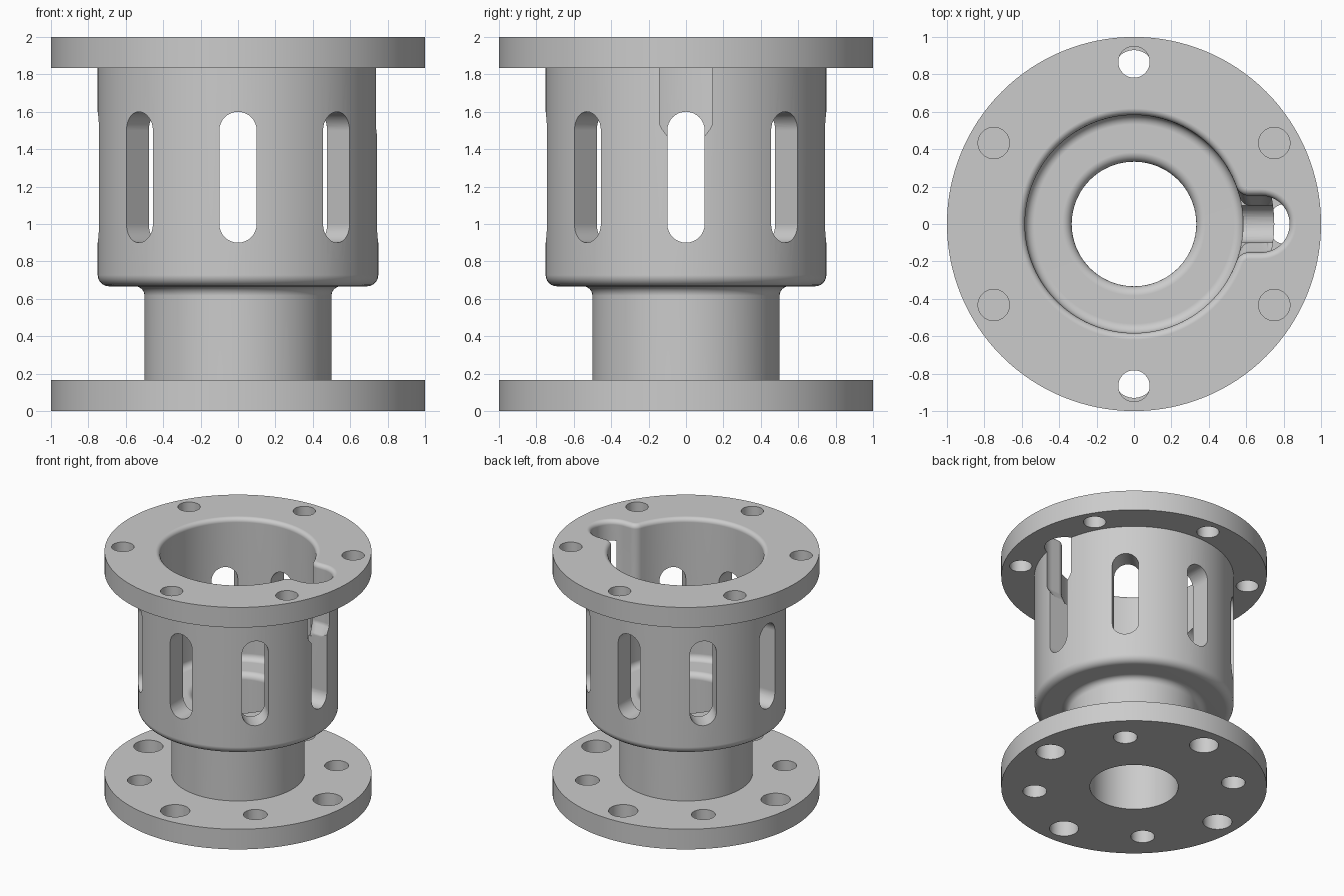
import bpy, bmesh, math
from math import pi, sin, cos, atan2, sqrt

if "Cube" in bpy.data.objects:
    bpy.data.objects.remove(bpy.data.objects["Cube"], do_unlink=True)

grey = bpy.data.materials.new("plain grey")
grey.use_nodes = True
grey.diffuse_color = (0.6, 0.6, 0.6, 1)
grey.node_tree.nodes["Principled BSDF"].inputs["Base Color"].default_value = (0.6, 0.6, 0.6, 1)


def arc(cx, cy, r, a0, a1, n):
    """Points along an arc, angles in radians."""
    return [(cx + r * cos(a0 + (a1 - a0) * i / n), cy + r * sin(a0 + (a1 - a0) * i / n))
            for i in range(n + 1)]


def loft(bm, rings):
    """Skin a closed solid through rings that share a point count."""
    vs = [[bm.verts.new(p) for p in ring] for ring in rings]
    n = len(vs[0])
    for a, b in zip(vs, vs[1:]):
        for i in range(n):
            j = (i + 1) % n
            bm.faces.new((a[i], a[j], b[j], b[i]))
    bm.faces.new(vs[0][::-1])
    bm.faces.new(vs[-1])


def finish(bm, name):
    bmesh.ops.remove_doubles(bm, verts=bm.verts, dist=1e-5)
    bmesh.ops.dissolve_degenerate(bm, edges=bm.edges, dist=1e-5)
    bmesh.ops.recalc_face_normals(bm, faces=bm.faces)
    me = bpy.data.meshes.new(name)
    bm.to_mesh(me)
    bm.free()
    ob = bpy.data.objects.new(name, me)
    bpy.context.collection.objects.link(ob)
    return ob


def cut(target, cutter):
    cutter.hide_render = True
    mod = target.modifiers.new("cut", "BOOLEAN")
    mod.operation, mod.solver, mod.object = "DIFFERENCE", "EXACT", cutter
    bpy.context.view_layer.objects.active = target
    bpy.ops.object.modifier_apply(modifier=mod.name)
    bpy.data.objects.remove(cutter, do_unlink=True)


# Outer shell: base flange, neck, wide barrel and top flange
SEG = 128
T = 1 / 6
profile = [(1, 0), (1, T), (0.5, T)]
profile += arc(0.55, 0.617, 0.05, pi, pi / 2, 6)
profile += arc(0.69, 0.727, 0.06, -pi / 2, 0, 6)
profile += [(0.75, 2 - T), (1, 2 - T), (1, 2)]
bm = bmesh.new()
loft(bm, [[(r * cos(2 * pi * i / SEG), r * sin(2 * pi * i / SEG), z) for i in range(SEG)]
          for r, z in profile])
housing = finish(bm, "flanged_housing")
housing.data.materials.append(grey)

# Inner cavity: stepped bore with a rounded side notch
R, NOTCH_X, F = 0.583, 0.68, 0.07


def outline(hw, d=0.0):
    """Cavity circle joined to the notch of half width hw, grown by d."""
    cy = hw + F
    cx = sqrt((R + F) ** 2 - cy ** 2)
    phi = atan2(cy, cx)
    pts = arc(0, 0, R + d, phi, 2 * pi - phi, 110)
    pts += arc(cx, -cy, F - d, pi - phi, pi / 2, 8)
    pts += arc(NOTCH_X, 0, hw + d, -pi / 2, pi / 2, 24)
    pts += arc(cx, cy, F - d, -pi / 2, phi - pi, 8)
    return pts[:-1]


def circle_ring(r, z):
    return [(r * x / math.hypot(x, y), r * y / math.hypot(x, y), z) for x, y in outline(0.095)]


FLOOR, BORE, E = 0.833, 0.333, 0.05
rings = [circle_ring(BORE, -0.1)]
steps = arc(BORE + E, FLOOR - E, E, pi, pi / 2, 6)      # rounded bore lip
steps += arc(R - E, FLOOR + E, E, -pi / 2, 0, 6)        # rounded floor corner
steps += [(R, 1.42)]
rings += [circle_ring(r, z) for r, z in steps]
for hw, z in [(0.095, 1.42), (0.105, 1.45), (0.143, 1.51), (0.152, 1.535)]:
    rings.append([(x, y, z) for x, y in outline(hw)])
LIP = 0.035
for i in range(7):                                      # rounded top rim
    a = pi / 2 * i / 6
    rings.append([(x, y, 2 - LIP + LIP * sin(a)) for x, y in outline(0.152, LIP * (1 - cos(a)))])
rings.append([(x, y, 2.1) for x, y in outline(0.152, LIP)])
bm = bmesh.new()
loft(bm, rings)
cut(housing, finish(bm, "cavity_cutter"))

# Eight upright slots and the bolt holes in both flanges
bm = bmesh.new()
stadium = arc(0, 1.5, 0.1, 0, pi, 16) + arc(0, 1.0, 0.1, pi, 2 * pi, 16)
for k in range(8):
    a = k * pi / 4
    loft(bm, [[(r * cos(a) - u * sin(a), r * sin(a) + u * cos(a), z) for u, z in stadium]
              for r in (0.45, 0.9)])


def bolt_holes(count, start, dist, radius, z0, z1):
    for k in range(count):
        a = start + 2 * pi * k / count
        ring = arc(dist * cos(a), dist * sin(a), radius, 0, 2 * pi, 32)[:-1]
        loft(bm, [[(x, y, z) for x, y in ring] for z in (z0, z1)])


bolt_holes(6, pi / 6, 0.866, 0.084, 1.75, 2.1)
bolt_holes(4, 0, 0.82, 0.11, -0.1, 0.3)
bolt_holes(4, pi / 4, 0.75, 0.09, -0.1, 0.3)
cut(housing, finish(bm, "slot_and_hole_cutter"))

# Smooth rounds with crisp machined edges
bpy.ops.object.select_all(action="DESELECT")
housing.select_set(True)
bpy.context.view_layer.objects.active = housing
bpy.ops.object.shade_smooth_by_angle(angle=math.radians(30))
normals = housing.modifiers.new("even_normals", "WEIGHTED_NORMAL")
normals.keep_sharp = True
